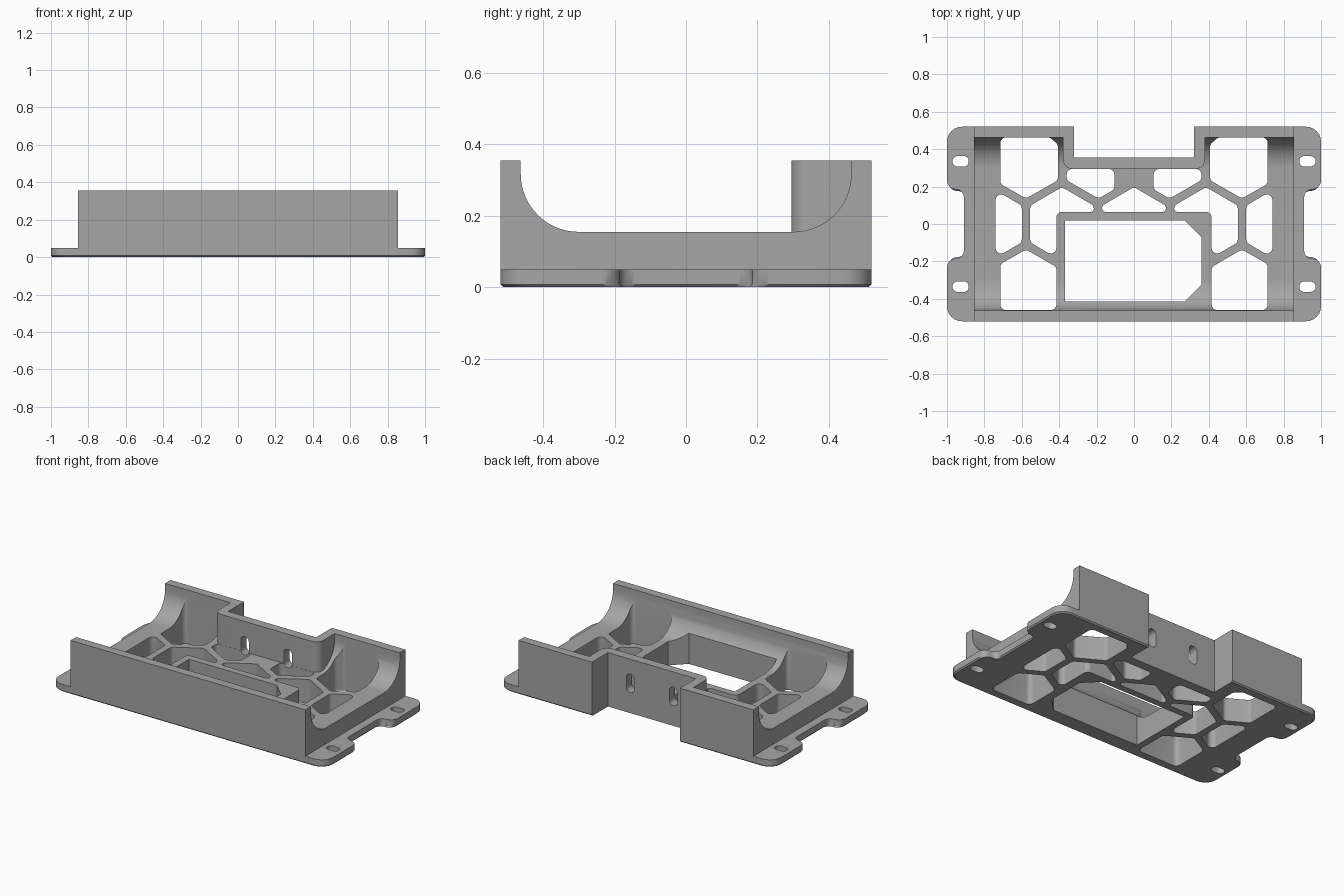
import bpy, bmesh, math
from mathutils import Vector

if "Cube" in bpy.data.objects:
    bpy.data.objects.remove(bpy.data.objects["Cube"])


def rounded(pts, r, n=6):
    """Fillet polygon corners; r is one radius or a list per corner."""
    out, m = [], len(pts)
    for i in range(m):
        p = Vector(pts[i])
        a, b = Vector(pts[i - 1]) - p, Vector(pts[(i + 1) % m]) - p
        rad = r[i] if isinstance(r, (list, tuple)) else r
        half = a.angle(b) / 2
        if rad == 0 or half > 1.55:
            out.append(tuple(p))
            continue
        d = min(rad / math.tan(half), 0.47 * min(a.length, b.length))
        rad = d * math.tan(half)
        a.normalize()
        b.normalize()
        c = p + (a + b).normalized() * rad / math.sin(half)
        s, e = p + a * d - c, p + b * d - c
        sweep = s.angle(e)
        for k in range(n + 1):
            t = k / n
            v = (s * math.sin((1 - t) * sweep) + e * math.sin(t * sweep)) / math.sin(sweep)
            out.append(tuple(c + v))
    return out


def prism(name, pts, lo, hi, axis='z', chamfer=0):
    """Extrude a 2D outline along z, or along x (yz outline), or y (xz outline)."""
    place = {'z': lambda u, v, w: (u, v, w),
             'x': lambda u, v, w: (w, u, v),
             'y': lambda u, v, w: (u, w, v)}[axis]
    levels = [(lo, 0), (hi, 0)]
    if chamfer:
        levels = [(lo, chamfer), (lo + chamfer, 0), (hi, 0)]
    bm = bmesh.new()
    rings = []
    for w, c in levels:
        rings.append([bm.verts.new(place(u - math.copysign(c, u), v - math.copysign(c, v), w))
                      for u, v in pts])
    n = len(pts)
    bm.faces.new(rings[0])
    bm.faces.new(rings[-1])
    for a, b in zip(rings, rings[1:]):
        for i in range(n):
            bm.faces.new((a[i], a[(i + 1) % n], b[(i + 1) % n], b[i]))
    bmesh.ops.recalc_face_normals(bm, faces=bm.faces)
    me = bpy.data.meshes.new(name)
    bm.to_mesh(me)
    bm.free()
    ob = bpy.data.objects.new(name, me)
    bpy.context.collection.objects.link(ob)
    return ob


def combine(target, other, op):
    bpy.context.view_layer.objects.active = target
    mod = target.modifiers.new(op, 'BOOLEAN')
    mod.operation, mod.solver, mod.object = op, 'EXACT', other
    bpy.ops.object.modifier_apply(modifier=mod.name)
    bpy.data.objects.remove(other, do_unlink=True)


def box(x0, x1, y0, y1):
    return [(x0, y0), (x1, y0), (x1, y1), (x0, y1)]


# tray body with a concave channel running along x
tray = prism("mounting_tray", box(-0.855, 0.855, -0.52, 0.52), 0.02, 0.355)
channel = rounded([(-0.463, 0.5), (-0.463, 0.155), (0.463, 0.155), (0.463, 0.5)],
                  [0, 0.17, 0.17, 0], 16)
combine(tray, prism("channel_cutter", channel, -1.1, 1.1, 'x'), 'DIFFERENCE')

# base flange with four rounded tabs
q = [(0.91, 0.0), (0.91, 0.18), (1.0, 0.19), (1.0, 0.52)]
qr = [0, 0.04, 0.07, 0.08]
outline = q + [(-x, y) for x, y in q[::-1]]
outline += [(-x, -y) for x, y in q[1:]] + [(x, -y) for x, y in q[:0:-1]]
radii = qr + qr[::-1] + qr[1:] + qr[:0:-1]
combine(tray, prism("flange", rounded(outline, radii), 0, 0.05, chamfer=0.008), 'UNION')

# stepped-in wall around the rear notch, then the notch itself
step = rounded(box(-0.38, 0.38, 0.295, 0.519), [0.05, 0.05, 0, 0])
combine(tray, prism("notch_wall", step, 0.02, 0.355), 'UNION')
combine(tray, prism("notch_cutter", box(-0.32, 0.32, 0.355, 0.7), -0.1, 0.5), 'DIFFERENCE')

# honeycomb openings (right half, mirrored to the left)
cells = [
    [(0.715, 0.215), (0.577, 0.136), (0.407, 0.234), (0.407, 0.425), (0.45, 0.463), (0.715, 0.463)],
    [(0.74, 0.18), (0.60, 0.0985), (0.60, -0.0985), (0.74, -0.18)],
    [(0.715, -0.215), (0.577, -0.136), (0.415, -0.23), (0.415, -0.46), (0.715, -0.46)],
    [(0.555, 0.0985), (0.385, 0.197), (0.215, 0.0985), (0.215, 0.065),
     (0.415, 0.065), (0.415, -0.18), (0.555, -0.0985)],
    [(0.105, 0.185), (0.19, 0.136), (0.36, 0.234), (0.36, 0.294), (0.105, 0.294)],
]
for cell in cells:
    for s in (1, -1):
        pts = rounded([(s * x, y) for x, y in cell], 0.03)
        combine(tray, prism("cell_cutter", pts, -0.1, 0.5), 'DIFFERENCE')
middle = rounded([(-0.17, 0.065), (0.17, 0.065), (0.17, 0.0985), (0, 0.197), (-0.17, 0.0985)], 0.02)
combine(tray, prism("cell_cutter", middle, -0.1, 0.5), 'DIFFERENCE')

# rectangular window with two clipped corners
window = [(-0.37, -0.415), (0.27, -0.415), (0.36, -0.325), (0.36, -0.07), (0.27, 0.02), (-0.37, 0.02)]
combine(tray, prism("window_cutter", window, -0.1, 0.5), 'DIFFERENCE')

# screw slots in the tabs and in the notch wall
for sx in (1, -1):
    for sy in (1, -1):
        x, y = 0.927 * sx, 0.335 * sy
        slot = rounded(box(x - 0.043, x + 0.043, y - 0.028, y + 0.028), 0.026)
        combine(tray, prism("tab_slot_cutter", slot, -0.1, 0.2), 'DIFFERENCE')
    x = 0.157 * sx
    slot = rounded(box(x - 0.029, x + 0.029, 0.135, 0.255), 0.028)
    combine(tray, prism("wall_slot_cutter", slot, 0.27, 0.38, 'y'), 'DIFFERENCE')

# single grey material and smooth curved faces
grey = bpy.data.materials.new("plain grey")
grey.diffuse_color = (0.38, 0.38, 0.38, 1)
grey.use_nodes = True
grey.node_tree.nodes["Principled BSDF"].inputs["Base Color"].default_value = grey.diffuse_color
tray.data.materials.clear()
tray.data.materials.append(grey)
for f in tray.data.polygons:
    f.material_index = 0
bpy.ops.object.select_all(action='DESELECT')
tray.select_set(True)
bpy.context.view_layer.objects.active = tray
bpy.ops.object.shade_smooth_by_angle(angle=math.radians(30))
